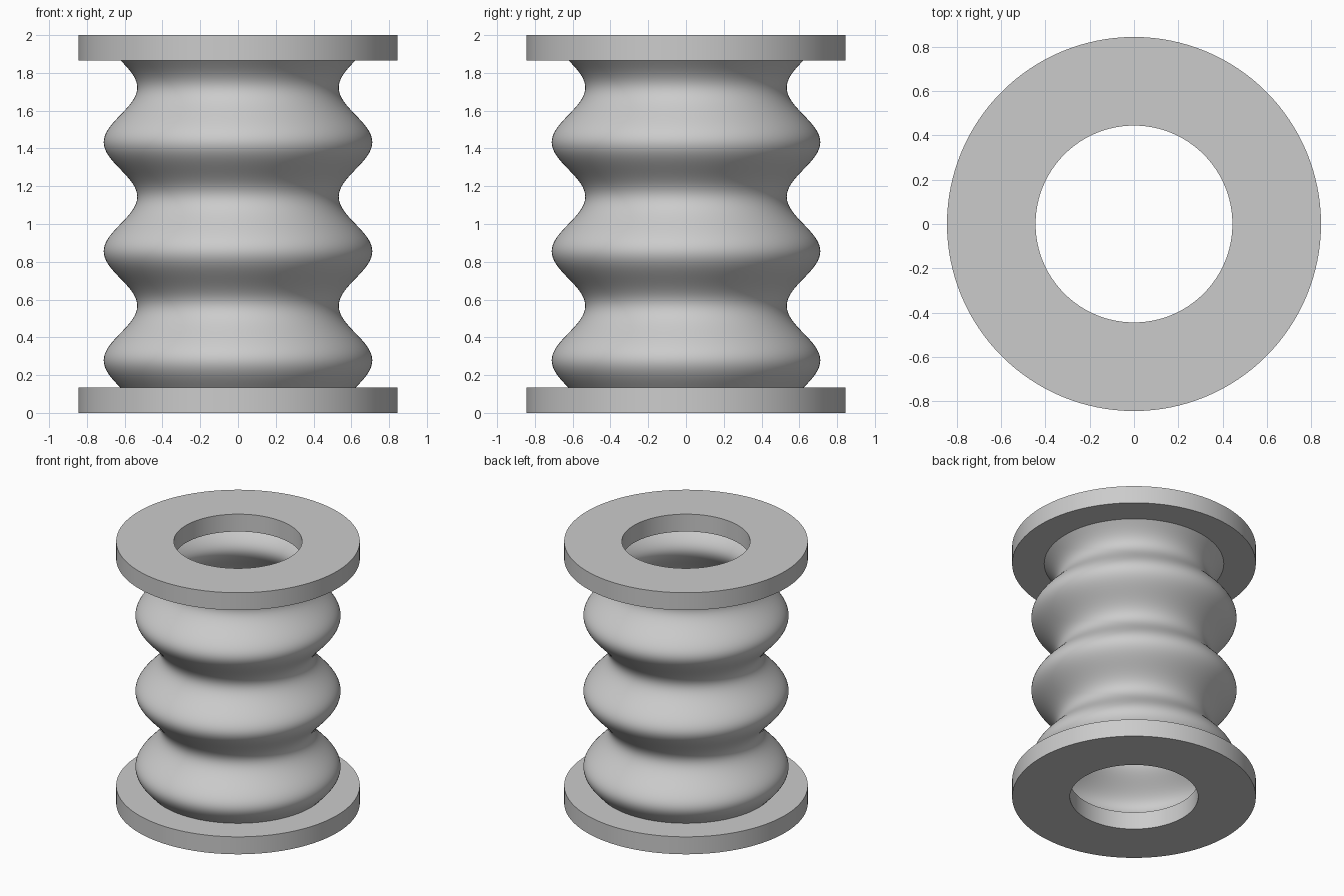
import bpy
import bmesh
from math import sin, cos, pi, radians

SEGMENTS = 128
UNIT = 2 / 45            # whole model is 45 units tall
FLANGE = 3 * UNIT        # flange thickness
BORE = 10 * UNIT
RIM = 19 * UNIT
WAVES = 3

cube = bpy.data.objects.get("Cube")
if cube:
    bpy.data.objects.remove(cube, do_unlink=True)

grey = bpy.data.materials.new("light grey")
grey.use_nodes = True
colour = (0.6, 0.6, 0.6, 1)
grey.diffuse_color = colour
grey.node_tree.nodes["Principled BSDF"].inputs["Base Color"].default_value = colour


def lathe(name, profile, closed):
    """Spin an (r, z) profile, listed counter-clockwise, around the z axis."""
    bm = bmesh.new()
    rings = [[bm.verts.new((r * cos(2 * pi * i / SEGMENTS),
                            r * sin(2 * pi * i / SEGMENTS), z))
              for i in range(SEGMENTS)] for r, z in profile]
    pairs = list(zip(rings, rings[1:]))
    if closed:
        pairs.append((rings[-1], rings[0]))
    for low, high in pairs:
        for i in range(SEGMENTS):
            j = (i + 1) % SEGMENTS
            bm.faces.new((low[i], low[j], high[j], high[i]))
    mesh = bpy.data.meshes.new(name)
    bm.to_mesh(mesh)
    bm.free()
    mesh.materials.append(grey)
    obj = bpy.data.objects.new(name, mesh)
    bpy.context.collection.objects.link(obj)
    bpy.ops.object.select_all(action="DESELECT")
    obj.select_set(True)
    bpy.context.view_layer.objects.active = obj
    bpy.ops.object.shade_smooth_by_angle(angle=radians(30))
    return obj


# Flat end rings
for name, z in (("bottom_flange", 0), ("top_flange", 2 - FLANGE)):
    lathe(name, [(BORE, z), (RIM, z), (RIM, z + FLANGE), (BORE, z + FLANGE)], True)

# Corrugated tube wall: outer wave going up, inner wave coming down
STEPS = 32 * WAVES


def wave(mean):
    return [(mean + 2 * UNIT * sin(2 * pi * WAVES * k / STEPS),
             FLANGE + (2 - 2 * FLANGE) * k / STEPS) for k in range(STEPS + 1)]


lathe("bellows_wall", wave(14 * UNIT) + wave(12 * UNIT)[::-1], False)
